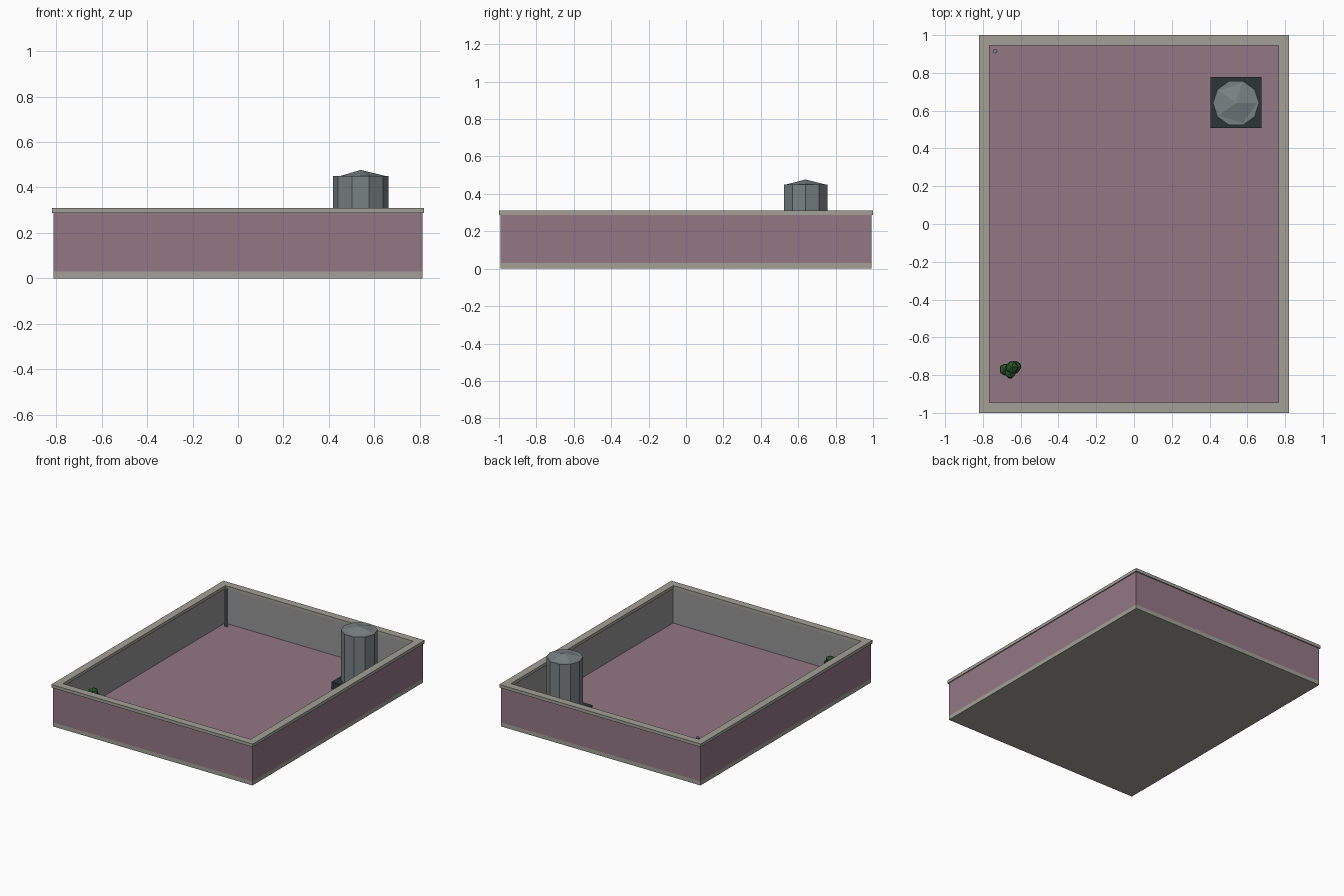
import bpy, bmesh, math, random
from mathutils import Vector

if "Cube" in bpy.data.objects:
    bpy.data.objects.remove(bpy.data.objects["Cube"])

random.seed(4)
FLOOR = 0.03


def mat(name, r, g, b):
    m = bpy.data.materials.new(name)
    m.diffuse_color = (r, g, b, 1)
    m.use_nodes = True
    m.node_tree.nodes["Principled BSDF"].inputs["Base Color"].default_value = m.diffuse_color
    return m


PINK = mat("pink_brick", 0.29, 0.185, 0.23)
STONE = mat("stone", 0.36, 0.35, 0.31)
PLASTER = mat("plaster", 0.30, 0.30, 0.30)
METAL = mat("metal", 0.19, 0.22, 0.23)
DARK = mat("dark_metal", 0.025, 0.035, 0.037)
GREEN = mat("leaves", 0.025, 0.10, 0.025)
BROWN = mat("wood", 0.12, 0.07, 0.04)


def finish(name, bm, *mats):
    bmesh.ops.recalc_face_normals(bm, faces=bm.faces)
    me = bpy.data.meshes.new(name)
    bm.to_mesh(me)
    bm.free()
    ob = bpy.data.objects.new(name, me)
    bpy.context.collection.objects.link(ob)
    for m in mats:
        me.materials.append(m)
    return ob


def box(name, cx, cy, sx, sy, z0, z1, *mats):
    bm = bmesh.new()
    bmesh.ops.create_cube(bm, size=1)
    for v in bm.verts:
        v.co = (cx + v.co.x * sx, cy + v.co.y * sy, z0 + (v.co.z + 0.5) * (z1 - z0))
    if len(mats) > 1:
        for f in bm.faces:
            f.material_index = 1 if f.normal.z > 0.5 else 0
    return finish(name, bm, *mats)


def frame(name, outer, inner, z0, z1, *mats):
    """Rectangular ring; a second material goes on the inward faces."""
    bm = bmesh.new()
    corners = [(-1, -1), (1, -1), (1, 1), (-1, 1)]
    rings = [[bm.verts.new((x * sx, y * sy, z)) for x, y in corners]
             for (sx, sy), z in ((outer, z0), (outer, z1), (inner, z1), (inner, z0))]
    for k in range(4):
        a, b = rings[k], rings[(k + 1) % 4]
        for i in range(4):
            j = (i + 1) % 4
            f = bm.faces.new((a[i], a[j], b[j], b[i]))
            f.material_index = 1 if k == 2 and len(mats) > 1 else 0
    return finish(name, bm, *mats)


def cone(name, x, y, r0, r1, z0, z1, sides, m):
    bm = bmesh.new()
    bmesh.ops.create_cone(bm, cap_ends=True, segments=sides,
                          radius1=r0, radius2=r1, depth=z1 - z0)
    # put a vertex on the +x axis
    v = max(bm.verts, key=lambda p: p.co.xy.length)
    a = -math.atan2(v.co.y, v.co.x)
    for p in bm.verts:
        c, s = math.cos(a), math.sin(a)
        p.co = (x + p.co.x * c - p.co.y * s, y + p.co.x * s + p.co.y * c,
                (z0 + z1) / 2 + p.co.z)
    return finish(name, bm, m)


# Roof slab, parapet walls and coping
box("roof_slab", 0, 0, 1.626, 1.984, 0, FLOOR, STONE, PINK)
frame("parapet_wall", (0.813, 0.992), (0.772, 0.951), FLOOR, 0.29, PINK, PLASTER)
frame("coping", (0.82, 1.0), (0.765, 0.945), 0.287, 0.31, STONE)

# Water tank on its plinth
box("tank_plinth", 0.54, 0.642, 0.27, 0.27, FLOOR, 0.08, DARK)
cone("tank_body", 0.54, 0.64, 0.122, 0.122, 0.08, 0.45, 10, METAL)
cone("tank_lid", 0.54, 0.64, 0.112, 0, 0.45, 0.477, 5, METAL)

# Vent pipe in the back corner
cone("vent_pipe", -0.735, 0.915, 0.012, 0.012, FLOOR, 0.305, 8, METAL)

# Potted bush in the front corner
cone("plant_pot", -0.655, -0.77, 0.028, 0.036, FLOOR, 0.1, 8, BROWN)
cone("bush_stem", -0.655, -0.77, 0.01, 0.008, 0.1, 0.18, 6, BROWN)
bm = bmesh.new()
for dx, dy, z, r in ((-0.025, 0, 0.17, 0.036), (0.025, 0.012, 0.175, 0.036),
                     (0, -0.018, 0.19, 0.034), (0.008, 0.012, 0.21, 0.036)):
    new = bmesh.ops.create_icosphere(bm, subdivisions=1, radius=r)["verts"]
    for v in new:
        v.co = v.co * random.uniform(0.9, 1.1) + Vector((-0.655 + dx, -0.77 + dy, z))
finish("bush_leaves", bm, GREEN)
